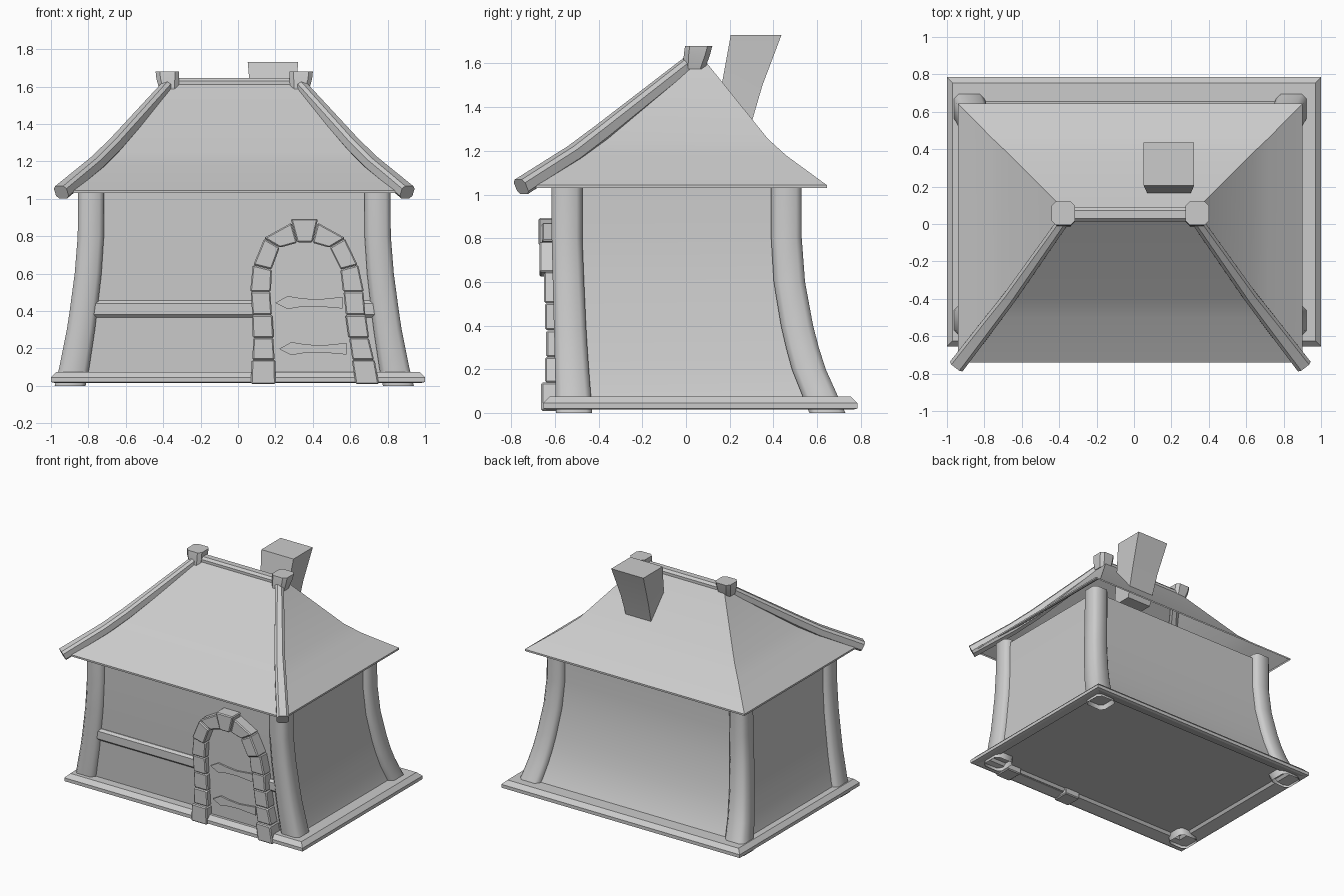
import bpy, bmesh
from mathutils import Vector

if "Cube" in bpy.data.objects:
    bpy.data.objects.remove(bpy.data.objects["Cube"])

CX = -0.02  # body and roof sit slightly left of the plinth centre


def finish(bm, name, angle=0.6, bevel=0):
    bmesh.ops.recalc_face_normals(bm, faces=bm.faces)
    me = bpy.data.meshes.new(name)
    bm.to_mesh(me)
    bm.free()
    ob = bpy.data.objects.new(name, me)
    bpy.context.collection.objects.link(ob)
    bpy.ops.object.select_all(action='DESELECT')
    ob.select_set(True)
    bpy.context.view_layer.objects.active = ob
    if angle:
        bpy.ops.object.shade_smooth_by_angle(angle=angle)
    if bevel:
        m = ob.modifiers.new("bevel", 'BEVEL')
        m.width, m.segments = bevel, 1
    return ob


def loft(name, rings, caps=(True, True), loop=False, angle=0.6):
    """Skin a list of equal-length rings."""
    bm = bmesh.new()
    vs = [[bm.verts.new(p) for p in r] for r in rings]
    n = len(vs[0])
    pairs = list(zip(vs, vs[1:])) + ([(vs[-1], vs[0])] if loop else [])
    for a, b in pairs:
        for i in range(n):
            j = (i + 1) % n
            bm.faces.new((a[i], a[j], b[j], b[i]))
    if caps[0]:
        bm.faces.new(vs[0])
    if caps[1]:
        bm.faces.new(vs[-1])
    return finish(bm, name, angle)


def rect(x0, x1, y0, y1, z):
    return [(x0, y0, z), (x1, y0, z), (x1, y1, z), (x0, y1, z)]


def octo(w, h, c):
    """Chamfered rectangle, 2D."""
    w, h = w / 2, h / 2
    return [(w - c, -h), (w, -h + c), (w, h - c), (w - c, h),
            (-w + c, h), (-w, h - c), (-w, -h + c), (-w + c, -h)]


def beam(name, path, sizes, chamfer=0.016):
    """Chamfered bar swept along a path."""
    pts = [Vector(p) for p in path]
    rings = []
    for i, p in enumerate(pts):
        t = (pts[min(i + 1, len(pts) - 1)] - pts[max(i - 1, 0)]).normalized()
        s = t.cross(Vector((0, 0, 1))).normalized()
        u = s.cross(t)
        rings.append([p + s * a + u * b for a, b in octo(*sizes[i], chamfer)])
    return loft(name, rings, angle=0.3)


def plate(name, outline, y0, y1, bevel=0):
    """Outline in x,z extruded along y."""
    bm = bmesh.new()
    a = [bm.verts.new((x, y0, z)) for x, z in outline]
    b = [bm.verts.new((x, y1, z)) for x, z in outline]
    bm.faces.new(a)
    bm.faces.new(b)
    for i in range(len(a)):
        j = (i + 1) % len(a)
        bm.faces.new((a[i], a[j], b[j], b[i]))
    return finish(bm, name, 0, bevel)


# plinth frame
prof = [(0.10, 0.035), (0.02, 0.015), (0, 0.02), (0, 0.045), (0.03, 0.075), (0.13, 0.075)]
loft("plinth", [rect(-1 + d, 1 - d, -0.655 + d, 0.785 - d, z) for d, z in prof],
     (False, False), True, 0.3)

# flared profile: z, outer half width, outer back y, outer front y, post thickness
flare = [(0, .96, .73, -.595, .165), (.1, .935, .685, -.597, .16), (.2, .915, .64, -.60, .155),
         (.3, .895, .608, -.602, .15), (.4, .88, .582, -.605, .147), (.6, .853, .545, -.61, .143),
         (.8, .837, .53, -.615, .14), (1.06, .835, .53, -.615, .14)]

# walls with floor, open under the roof
rows = [(.055, .95, .71, -.596, .16)] + flare[1:]
loft("walls", [rect(CX - w + .04, CX + w - .04, f + .035, b - .045, min(z, 1.035))
               for z, w, b, f, t in rows], (True, False))

# corner posts, open underneath
for sx in (-1, 1):
    for back in (0, 1):
        rings = []
        for z, w, b, f, t in flare:
            x = CX + sx * (w - t / 2)
            y = b - t / 2 if back else f + t / 2
            rings.append([(x + p, y + q, z) for p, q in octo(t, t, .026)])
        loft("corner_post", rings, (False, True), angle=0.9)

# roof shell: eave, soft bend, ridge
loft("roof", [rect(CX - .922, CX + .922, -.74, .645, 1.03),
              rect(CX - .922, CX + .922, -.74, .645, 1.043),
              rect(CX - .74, CX + .74, -.50, .46, 1.178),
              rect(CX - .65, CX + .65, -.40, .375, 1.255),
              rect(CX - .36, CX + .36, .02, .085, 1.615)], (False, True))

# front hip beams, ridge beam and ridge caps
for s in (-1, 1):
    beam("hip_beam", [(CX + s * .34, .04, 1.62), (CX + s * .64, -.385, 1.285),
                      (CX + s * .74, -.515, 1.187), (CX + s * .925, -.755, 1.035)],
         [(.06, .065), (.072, .075), (.078, .075), (.085, .075)])
    rings = []
    for z, size, off, y in ((1.575, .10, .348, .037), (1.64, .12, .356, .05), (1.68, .125, .358, .058)):
        rings.append([(CX + s * off + p, y + q, z) for p, q in octo(size, size, .022)])
    loft("ridge_cap", rings, angle=0.3)
beam("ridge_beam", [(CX - .33, .052, 1.618), (CX + .33, .052, 1.618)], [(.075, .055)] * 2)

# leaning chimney, narrowing downwards
loft("chimney", [rect(.085, .29, .125, .28, 1.26), rect(.072, .302, .163, .35, 1.50),
                 rect(.052, .322, .205, .437, 1.73)], angle=0.3)

# front rail
beam("front_rail", [(CX - .75, -.563, .41), (CX + .75, -.563, .41)], [(.06, .09)] * 2)

# door arch stations: outer x,z then inner x,z
arch = [(.07, .01, .20, .01), (.075, .137, .198, .137), (.08, .258, .19, .258),
        (.075, .377, .183, .377), (.066, .505, .175, .505), (.08, .645, .18, .62),
        (.14, .79, .225, .74), (.285, .87, .315, .765),
        (.427, .87, .40, .765), (.572, .79, .488, .74), (.642, .645, .548, .62),
        (.672, .505, .562, .505), (.683, .377, .575, .377), (.70, .258, .592, .258),
        (.73, .137, .61, .137), (.752, .01, .63, .01)]
fronts = [-.663, -.645, -.64, -.645, -.65, -.672, -.66, -.675]
for i, (a, b) in enumerate(zip(arch, arch[1:])):
    q = [Vector(v) for v in ((a[0], a[1]), (a[2], a[3]), (b[2], b[3]), (b[0], b[1]))]
    if i == 7:  # keystone stands taller
        q[0], q[3] = Vector((.28, .895)), Vector((.43, .895))
    c = sum(q, Vector((0, 0))) / 4
    q = [c + (v - c) * (.97 if i % 2 else 1.02) for v in q]
    plate("arch_stone", q, fronts[min(i, 14 - i)], -.53 if i in (0, 14) else -.56, .007)

# door leaf and wavy hinge straps
leaf = [((a[0] + a[2]) / 2, max((a[1] + a[3]) / 2, .03)) for a in arch]
plate("door", leaf, -.605, -.56)
strap = [(.20, 0), (.265, .037), (.33, .026), (.42, .018), (.56, .032),
         (.56, -.03), (.42, -.018), (.33, -.022), (.265, -.033)]
for dx, z in ((0, .443), (.02, .197)):
    plate("hinge_strap", [(x + dx, z + h) for x, h in strap], -.618, -.60)
